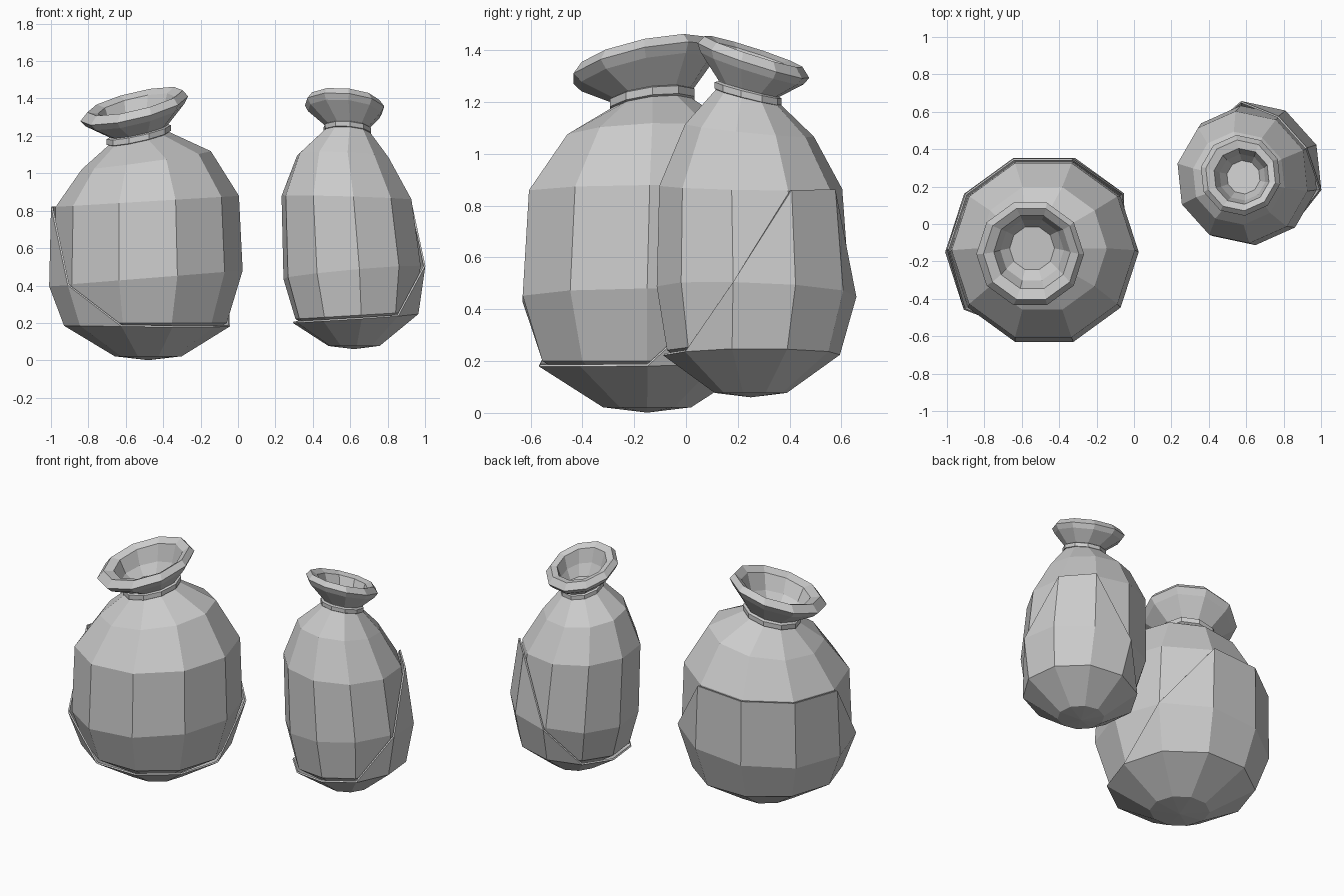
import bpy, bmesh, math

cube = bpy.data.objects.get("Cube")
if cube:
    bpy.data.objects.remove(cube)

grey = bpy.data.materials.new("plain_grey")
grey.use_nodes = True
grey.diffuse_color = (0.6, 0.6, 0.6, 1)
grey.node_tree.nodes["Principled BSDF"].inputs["Base Color"].default_value = (0.6, 0.6, 0.6, 1)

SIDES = 10


def finish(bm, name):
    mesh = bpy.data.meshes.new(name)
    bm.to_mesh(mesh)
    bm.free()
    mesh.materials.append(grey)
    obj = bpy.data.objects.new(name, mesh)
    bpy.context.collection.objects.link(obj)
    return obj


def add_rings(bm, rings, turn):
    """Each ring is centre x, y, z, radius, then slope along x and y."""
    grid = []
    for cx, cy, cz, r, sx, sy in rings:
        row = []
        for j in range(SIDES):
            a = turn + math.tau * j / SIDES
            dx, dy = r * math.cos(a), r * math.sin(a)
            row.append(bm.verts.new((cx + dx, cy + dy, cz + sx * dx + sy * dy)))
        grid.append(row)
    return grid


def skin(bm, grid, keep=None):
    """Join the rings; keep limits each column to a ring index."""
    for i in range(len(grid) - 1):
        for j in range(SIDES):
            k = (j + 1) % SIDES
            corners = [(i, j), (i, k), (i + 1, k), (i + 1, j)]
            if keep:
                corners = [c for c in corners if c[0] <= keep[c[1]]]
            if len(corners) > 2:
                bm.faces.new([grid[a][b] for a, b in corners])


def fan(bm, row, point):
    tip = bm.verts.new(point)
    for j in range(SIDES):
        bm.faces.new((tip, row[(j + 1) % SIDES], row[j]))


def loft(name, rings, turn, bottom=None, floor=False, keep=None):
    bm = bmesh.new()
    grid = add_rings(bm, rings, turn)
    skin(bm, grid, keep)
    if bottom:
        fan(bm, grid[0], bottom)
    if floor:
        bm.faces.new(grid[-1])
    if keep:
        # Lift the wrap clear of the sack, leaving a thin open lip
        bmesh.ops.delete(bm, geom=[v for v in bm.verts if not v.link_faces], context='VERTS')
        bm.normal_update()
        for v, n in [(v, v.normal.copy()) for v in bm.verts]:
            v.co += n * 0.025
    obj = finish(bm, name)
    if keep:
        mod = obj.modifiers.new("thickness", 'SOLIDIFY')
        mod.thickness = 0.01
        mod.offset = -1
    return obj


def sack(prefix, turn, body, bottom, tie, collar, keep):
    turn = math.radians(turn)
    loft(prefix + "_sack_body", body, turn, bottom=bottom)
    loft(prefix + "_sack_lower_wrap", body[:4], turn, bottom=bottom, keep=keep)
    loft(prefix + "_sack_neck_tie", tie, turn)
    loft(prefix + "_sack_open_collar", collar, turn, floor=True)


# Large sack
sack("large", 0,
     body=[(-.48, -.15, .045, .17, 0, 0), (-.485, -.15, .2, .425, 0, 0),
           (-.48, -.15, .44, .505, .08, 0), (-.485, -.14, .85, .49, .06, 0),
           (-.49, -.13, 1.07, .345, .14, .03), (-.53, -.13, 1.19, .155, .22, .12)],
     bottom=(-.48, -.15, .026),
     tie=[(-.53, -.13, 1.18, .15, .22, .12), (-.53, -.13, 1.19, .172, .22, .12),
          (-.53, -.13, 1.22, .172, .22, .12), (-.53, -.13, 1.23, .15, .22, .12)],
     collar=[(-.53, -.13, 1.19, .15, .22, .12), (-.53, -.13, 1.225, .155, .22, .14),
             (-.55, -.155, 1.31, .262, .23, .2), (-.555, -.16, 1.345, .288, .23, .2),
             (-.55, -.16, 1.385, .255, .23, .2), (-.545, -.15, 1.365, .205, .23, .2),
             (-.545, -.14, 1.27, .17, .2, .15), (-.545, -.13, 1.21, .12, .15, .1)],
     keep=[1, 2, 3, 3, 3, 3, 2, 1, 1, 1])

# Small sack
sack("small", -12,
     body=[(.62, .25, .1, .13, 0, 0), (.625, .25, .24, .325, .06, 0),
           (.61, .26, .47, .375, .09, -.04), (.58, .25, .87, .355, -.03, -.02),
           (.56, .245, 1.09, .25, -.04, -.1), (.585, .24, 1.225, .12, -.06, -.25)],
     bottom=(.62, .25, .085),
     tie=[(.585, .24, 1.21, .11, -.06, -.25), (.585, .24, 1.22, .13, -.06, -.25),
          (.585, .24, 1.245, .13, -.06, -.25), (.585, .24, 1.255, .11, -.06, -.25)],
     collar=[(.585, .24, 1.21, .11, -.06, -.25), (.585, .24, 1.25, .115, -.06, -.3),
             (.57, .255, 1.33, .2, -.08, -.32), (.57, .26, 1.36, .217, -.08, -.32),
             (.57, .26, 1.395, .19, -.08, -.32), (.575, .255, 1.38, .15, -.08, -.32),
             (.58, .25, 1.3, .125, -.06, -.28), (.585, .25, 1.24, .09, -.06, -.2)],
     keep=[2, 3, 3, 2, 1, 1, 1, 1, 1, 1])
